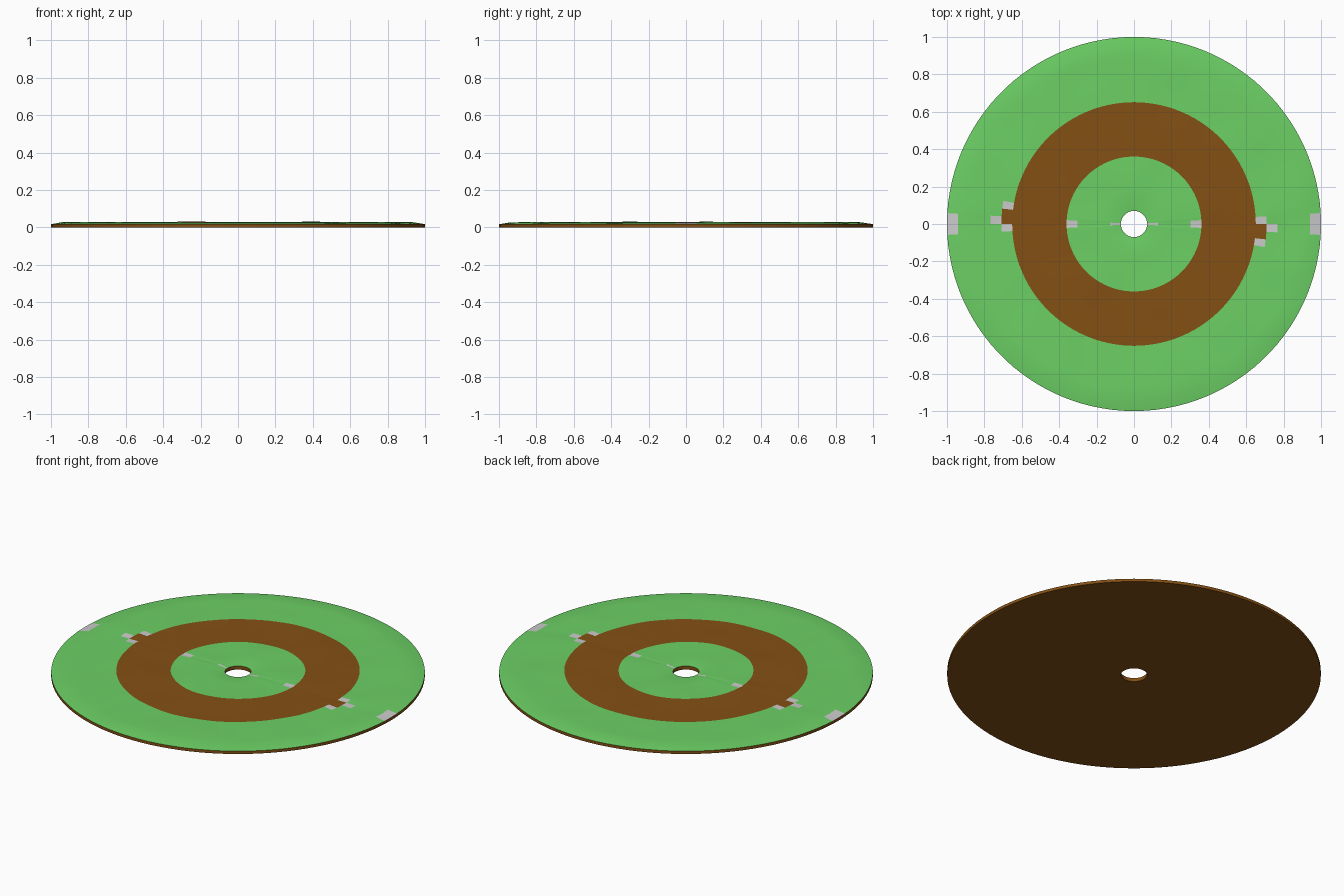
import bpy, bmesh, math
from mathutils import Vector, noise

if "Cube" in bpy.data.objects:
    bpy.data.objects.remove(bpy.data.objects["Cube"])

SEG, RINGS = 108, 16
R0, STEP = 0.07, 0.93 / 16
RIM_Z = 0.017


def material(name, color):
    m = bpy.data.materials.new(name)
    m.diffuse_color = (*color, 1)
    m.use_nodes = True
    m.node_tree.nodes["Principled BSDF"].inputs["Base Color"].default_value = m.diffuse_color
    return m


green = material("grass", (0.15, 0.63, 0.13))
brown = material("soil", (0.23, 0.08, 0.007))


def top_point(i, j):
    """Gently bumpy ground point at ring i, spoke j."""
    r, a = R0 + STEP * i, math.tau * j / SEG
    x, y = r * math.cos(a), r * math.sin(a)
    if i in (0, RINGS):
        z = RIM_Z + (0.004 if i == 0 else 0)
    else:
        z = 0.027 + 0.004 * noise.noise(Vector((x * 5, y * 5, 2.3)))
        if i == RINGS - 1:
            z -= 0.001
        if j % (SEG // 2) == 0:
            z -= 0.002          # seam between the two halves
    return x, y, z


# Cells on the +x side (ring, spoke); the -x side is a half-turn copy
grey_cells = {(15, -1), (15, 0), (10, 0), (10, -3), (11, -1),
              (4, -1), (4, 0), (0, -1), (0, 0)}
path_cells = {(10, -1), (10, -2)}


def part_of(i, j):
    k = (j + 10) % (SEG // 2) - 10
    if (i, k) in grey_cells:
        return "bare_patches"
    if 5 <= i < 10 or (i, k) in path_cells:
        return "dirt_path"
    return "inner_grass" if i < 5 else "outer_grass"


def finish(bm, name, mat):
    mesh = bpy.data.meshes.new(name)
    bm.to_mesh(mesh)
    bm.free()
    ob = bpy.data.objects.new(name, mesh)
    bpy.context.collection.objects.link(ob)
    if mat:
        mesh.materials.append(mat)
    bpy.context.view_layer.objects.active = ob
    ob.select_set(True)
    bpy.ops.object.shade_smooth_by_angle(angle=math.radians(35))
    ob.select_set(False)


# Top surface, one object per kind of ground
for name, mat in (("inner_grass", green), ("outer_grass", green),
                  ("dirt_path", brown), ("bare_patches", None)):
    bm = bmesh.new()
    verts = {}

    def vert(i, j):
        key = (i, j % SEG)
        if key not in verts:
            verts[key] = bm.verts.new(top_point(*key))
        return verts[key]

    for i in range(RINGS):
        for j in range(SEG):
            if part_of(i, j) == name:
                bm.faces.new((vert(i, j), vert(i + 1, j),
                              vert(i + 1, j + 1), vert(i, j + 1)))
    finish(bm, name, mat)

# Soil base: hole wall, underside and outer wall
bm = bmesh.new()
profile = [(R0, RIM_Z + 0.004), (R0, 0), (1, 0), (1, RIM_Z)]
loops = [[bm.verts.new((r * math.cos(math.tau * j / SEG),
                        r * math.sin(math.tau * j / SEG), z))
          for j in range(SEG)] for r, z in profile]
for a, b in zip(loops, loops[1:]):
    for j in range(SEG):
        k = (j + 1) % SEG
        bm.faces.new((a[j], a[k], b[k], b[j]))
finish(bm, "soil_base", brown)
